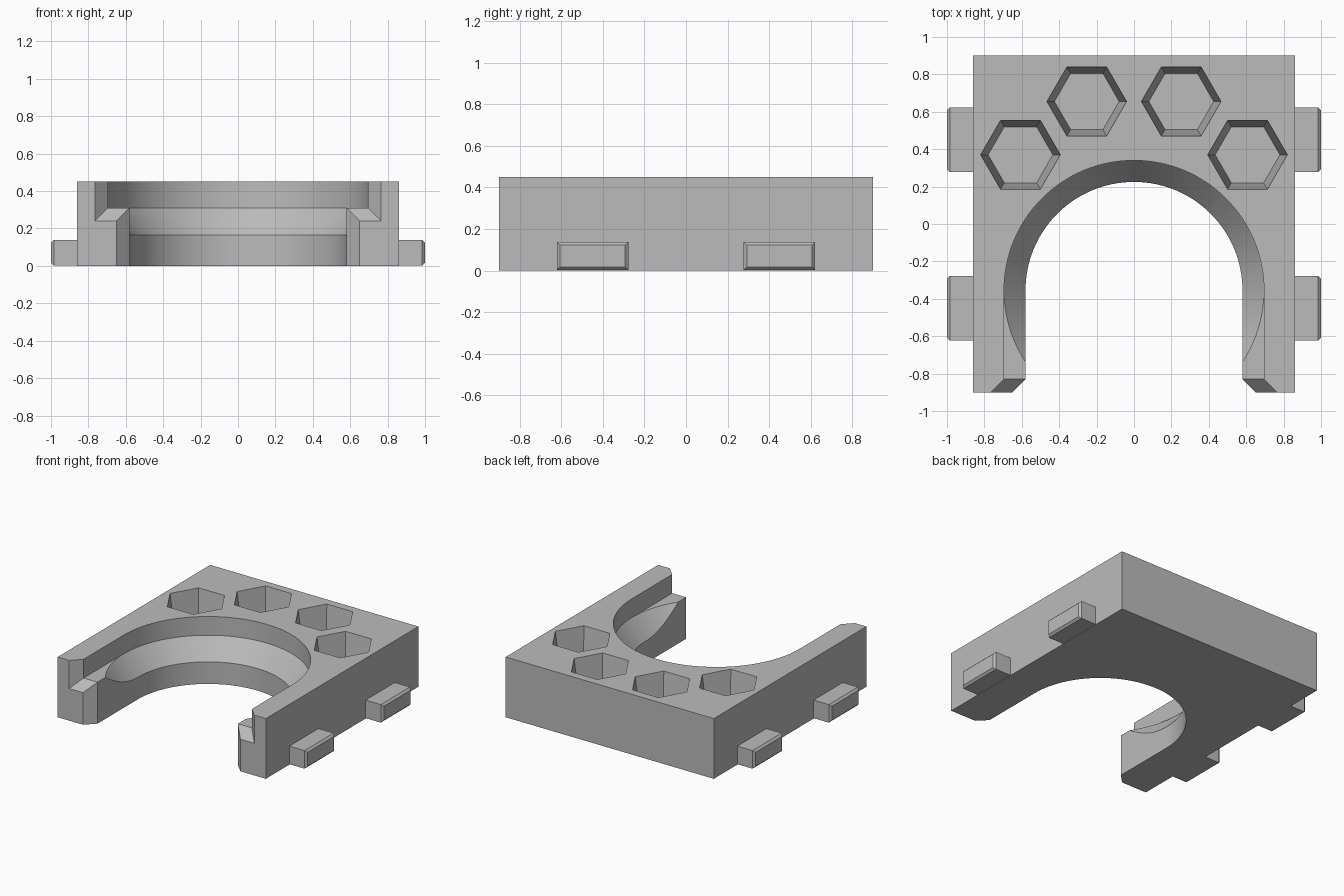
import bpy
import math

cube = bpy.data.objects.get("Cube")
if cube:
    bpy.data.objects.remove(cube, do_unlink=True)

grey = bpy.data.materials.new("light grey")
grey.use_nodes = True
colour = (0.5, 0.5, 0.5, 1)
grey.diffuse_color = colour
grey.node_tree.nodes["Principled BSDF"].inputs["Base Color"].default_value = colour

W, D, H = 0.86, 0.9, 0.45        # block half width, half depth, height
CY = -0.355                      # centre of the round opening
R_LOW, R_TOP = 0.58, 0.695       # opening radii below and above the ledge
LEDGE = 0.31
SEGS = 64                        # segments per half circle


def loft(name, *rings):
    """Solid through matching rings of points, capped at both ends."""
    n = len(rings[0])
    faces = [tuple(reversed(range(n))), tuple(range((len(rings) - 1) * n, len(rings) * n))]
    for k in range(len(rings) - 1):
        for i in range(n):
            j = (i + 1) % n
            faces.append((k * n + i, k * n + j, k * n + n + j, k * n + n + i))
    mesh = bpy.data.meshes.new(name)
    mesh.from_pydata([p for ring in rings for p in ring], [], faces)
    mesh.materials.append(grey)
    ob = bpy.data.objects.new(name, mesh)
    bpy.context.collection.objects.link(ob)
    # make every solid face outward
    import bmesh
    bm = bmesh.new()
    bm.from_mesh(mesh)
    bmesh.ops.recalc_face_normals(bm, faces=bm.faces)
    bm.to_mesh(mesh)
    bm.free()
    return ob


def rect(x0, x1, y0, y1, z):
    return [(x0, y0, z), (x1, y0, z), (x1, y1, z), (x0, y1, z)]


def arc(r, z, steps, cx=0, cy=CY, total=math.tau):
    return [(cx + r * math.cos(total * i / steps), cy + r * math.sin(total * i / steps), z)
            for i in range(steps + (total < math.tau))]


def slot(r, z):
    """U outline, open past the front of the block."""
    return arc(r, z, SEGS, total=math.pi) + [(-r, -1.2, z), (r, -1.2, z)]


def mouth(y, grow):
    """Stepped outline of the opening at the front, widened by grow."""
    a, b, z = R_LOW + grow, R_TOP + grow, LEDGE - grow
    half = [(a, -0.1), (a, z), (b, z), (b, 0.6)]
    return [(x, y, h) for x, h in half] + [(-x, y, h) for x, h in reversed(half)]


block = loft("holder_block", rect(-W, W, -D, D, 0), rect(-W, W, -D, D, H))

# Stepped U opening, conical seat and flared front
slope = (R_TOP - R_LOW) / (LEDGE - 0.165)
cutters = [
    loft("upper_slot_cutter", slot(R_TOP, LEDGE), slot(R_TOP, 0.6)),
    loft("lower_slot_cutter", slot(R_LOW, -0.1), slot(R_LOW, 0.6)),
    loft("cone_seat_cutter", arc(R_TOP - slope * 0.2, LEDGE - 0.2, 2 * SEGS),
         arc(R_TOP, LEDGE, 2 * SEGS)),
    loft("front_flare_cutter", mouth(-0.82, -0.01), mouth(-0.97, 0.14)),
]

# Tapered hexagonal pockets
FLOOR, TAPER = 0.15, 0.04
for side in (-1, 1):
    for x, y in ((0.2525, 0.655), (0.607, 0.37)):
        over = 0.1
        top_r = 0.213 + TAPER * over / (H - FLOOR)
        cutters.append(loft("pocket_cutter",
                            arc(0.213 - TAPER, FLOOR, 6, side * x, y),
                            arc(top_r, H + over, 6, side * x, y)))

for c in cutters:
    mod = block.modifiers.new(c.name, "BOOLEAN")
    mod.operation, mod.solver, mod.object = "DIFFERENCE", "EXACT", c
    c.hide_render = True

# Bake the cuts and drop the cutters
bpy.context.view_layer.update()
graph = bpy.context.evaluated_depsgraph_get()
baked = bpy.data.meshes.new_from_object(block.evaluated_get(graph))
block.modifiers.clear()
block.data = baked
for c in cutters:
    bpy.data.objects.remove(c, do_unlink=True)

for o in bpy.context.selected_objects:
    o.select_set(False)
block.select_set(True)
bpy.context.view_layer.objects.active = block
bpy.ops.object.shade_smooth_by_angle(angle=math.radians(20))

# Side pegs with chamfered ends
C = 0.015
for side, side_name in ((1, "left"), (-1, "right")):
    for y, end_name in ((-0.45, "front"), (0.45, "rear")):
        def section(x, inset):
            y0, y1 = y - 0.172 + inset, y + 0.172 - inset
            z0, z1 = 0.003 + inset, 0.138 - inset
            return [(side * x, y0, z0), (side * x, y1, z0),
                    (side * x, y1, z1), (side * x, y0, z1)]
        loft(f"{end_name}_{side_name}_peg",
             section(W, 0), section(1 - C, 0), section(1, C))
